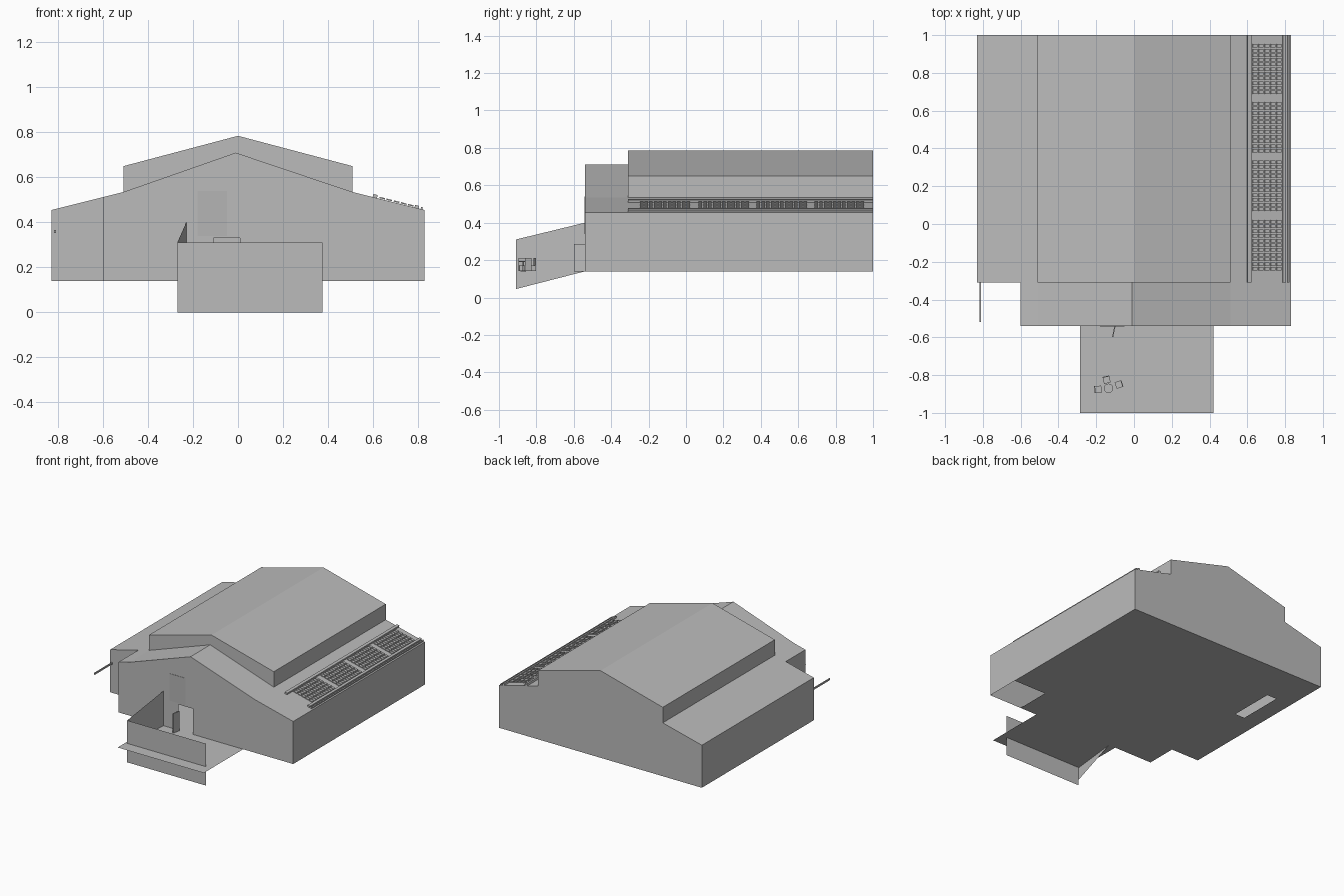
import bpy, bmesh, math
from mathutils import Matrix, Vector

if "Cube" in bpy.data.objects:
    bpy.data.objects.remove(bpy.data.objects["Cube"])

FLOOR = 0.14
FRONT, STEP, BACK = -0.54, -0.31, 1.0


def material(name, v):
    m = bpy.data.materials.new(name)
    m.diffuse_color = (v, v, v, 1)
    m.use_nodes = True
    m.node_tree.nodes["Principled BSDF"].inputs["Base Color"].default_value = m.diffuse_color
    return m


GREY = material("plain grey", 0.5)
PLATE = material("slightly darker grey", 0.46)


def finish(name, bm, mat=GREY):
    bmesh.ops.remove_doubles(bm, verts=bm.verts, dist=1e-5)
    me = bpy.data.meshes.new(name)
    bm.to_mesh(me)
    bm.free()
    me.materials.append(mat)
    ob = bpy.data.objects.new(name, me)
    bpy.context.collection.objects.link(ob)
    return ob


def face(bm, pts):
    bm.faces.new([bm.verts.new(p) for p in pts])


def strip(bm, profile, y0, y1):
    # sweep an x-z profile, listed left over top to right, along y
    for (ax, az), (bx, bz) in zip(profile, profile[1:]):
        face(bm, [(ax, y0, az), (bx, y0, bz), (bx, y1, bz), (ax, y1, az)])


def cap(bm, profile, y, front=True):
    pts = [(x, y, z) for x, z in profile]
    face(bm, pts[::-1] if front else pts)


def add_box(bm, centre, size, rot=None):
    m = Matrix.Translation(centre)
    if rot is not None:
        m = m @ rot
    bmesh.ops.create_cube(bm, size=1, matrix=m @ Matrix.Diagonal((*size, 1)))


# Main hall: low side wings with a raised middle roof
bm = bmesh.new()
hall = [(-.83, FLOOR), (-.83, .455), (-.51, .535), (-.51, .65), (0, .785),
        (.51, .65), (.51, .535), (.83, .455), (.83, FLOOR)]
strip(bm, hall, STEP, BACK)
cap(bm, hall, BACK, front=False)
cap(bm, [(-.83, FLOOR), (-.83, .455), (-.6, .5125), (-.6, FLOOR)], STEP)
cap(bm, hall[2:7] + [(-.01, .71)], STEP)
finish("main_hall", bm)

# Front gable with a doorway notched out of its wall
bm = bmesh.new()
gable = [(-.6, FLOOR), (-.6, .5125), (-.51, .535), (-.01, .71),
         (.51, .535), (.83, .455), (.83, FLOOR)]
strip(bm, gable, FRONT, STEP)
door = [(.01, FLOOR), (.01, .33), (-.11, .33), (-.11, FLOOR)]
cap(bm, gable + door, FRONT)
finish("front_gable", bm)

# Floor around its two openings, extended forward as the terrace
bm = bmesh.new()
for x0, x1, y0, y1 in [(-.83, -.70, STEP, BACK), (-.70, -.62, STEP, .34),
                       (-.70, -.62, .68, BACK), (-.62, -.6, STEP, BACK),
                       (-.6, .56, FRONT, BACK), (.56, .83, -.28, BACK),
                       (-.285, .42, -1.0, FRONT)]:
    face(bm, [(x0, y0, FLOOR), (x0, y1, FLOOR), (x1, y1, FLOOR), (x1, y0, FLOOR)])
finish("floor_and_terrace", bm)

# Terrace screens: straight in front, slanted on the left
bm = bmesh.new()
cap(bm, [(-.27, 0), (-.27, .31), (.375, .31), (.375, 0)], -.91)
finish("terrace_front_screen", bm)
bm = bmesh.new()
face(bm, [(-.27, -.91, .045), (-.27, -.91, .31), (-.23, FRONT, .40), (-.23, FRONT, FLOOR)])
finish("terrace_side_screen", bm)

# Open door leaf and the panel over the doorway
bm = bmesh.new()
add_box(bm, (-.107, -.57, .2125), (.006, .06, .145), Matrix.Rotation(-.2, 4, 'Z'))
finish("door_leaf", bm)
bm = bmesh.new()
add_box(bm, (-.115, FRONT - .001, .44), (.13, .002, .20))
finish("panel_over_door", bm, PLATE)

# Bar projecting beside the left wing
bm = bmesh.new()
add_box(bm, (-.813, -.415, .36), (.008, .21, .012))
finish("side_bar", bm)

# Roof collectors lie parallel to the right wing's slope
tilt = Matrix.Rotation(math.atan(.25), 4, 'Y')


def roof_z(x):
    return .455 + (.83 - x) * .25


bm = bmesh.new()
for x, w, h in [(.61, .02, .014), (.795, .018, .012), (.817, .008, .010)]:
    mid = (STEP + BACK) / 2
    add_box(bm, (x, mid, roof_z(x) + h / 2), (w, BACK - STEP, h), tilt)
finish("collector_rails", bm)

bm = bmesh.new()
ROWS, COLS, PITCH = 11, 5, .0318
for y0, y1 in [(-.25, .025), (.065, .34), (.375, .65), (.685, .955)]:
    dy = (y1 - y0) / ROWS
    for r in range(ROWS):
        for c in range(COLS):
            x = .641 + c * PITCH
            add_box(bm, (x, y0 + (r + .5) * dy, roof_z(x) + .006),
                    (PITCH * .8, dy * .75, .006), tilt)
finish("collector_tiles", bm)

# Round terrace table
bm = bmesh.new()
for z, h, r in [(.192, .006, .025), (.166, .05, .004), (.142, .004, .014)]:
    bmesh.ops.create_cone(bm, cap_ends=True, segments=16, radius1=r, radius2=r,
                          depth=h, matrix=Matrix.Translation((-.135, -.87, z)))
finish("terrace_table", bm)

# Chairs turned towards the table
for i, (x, y) in enumerate([(-.19, -.875), (-.08, -.85), (-.145, -.825)]):
    bm = bmesh.new()
    turn = Matrix.Rotation(math.atan2(-.87 - y, -.135 - x), 4, 'Z')
    for off, size in [((0, 0, .016), (.036, .036, .03)),
                      ((-.017, 0, .036), (.005, .036, .07))]:
        add_box(bm, Vector((x, y, FLOOR)) + turn @ Vector(off), size, turn)
    finish(f"terrace_chair_{i + 1}", bm)
